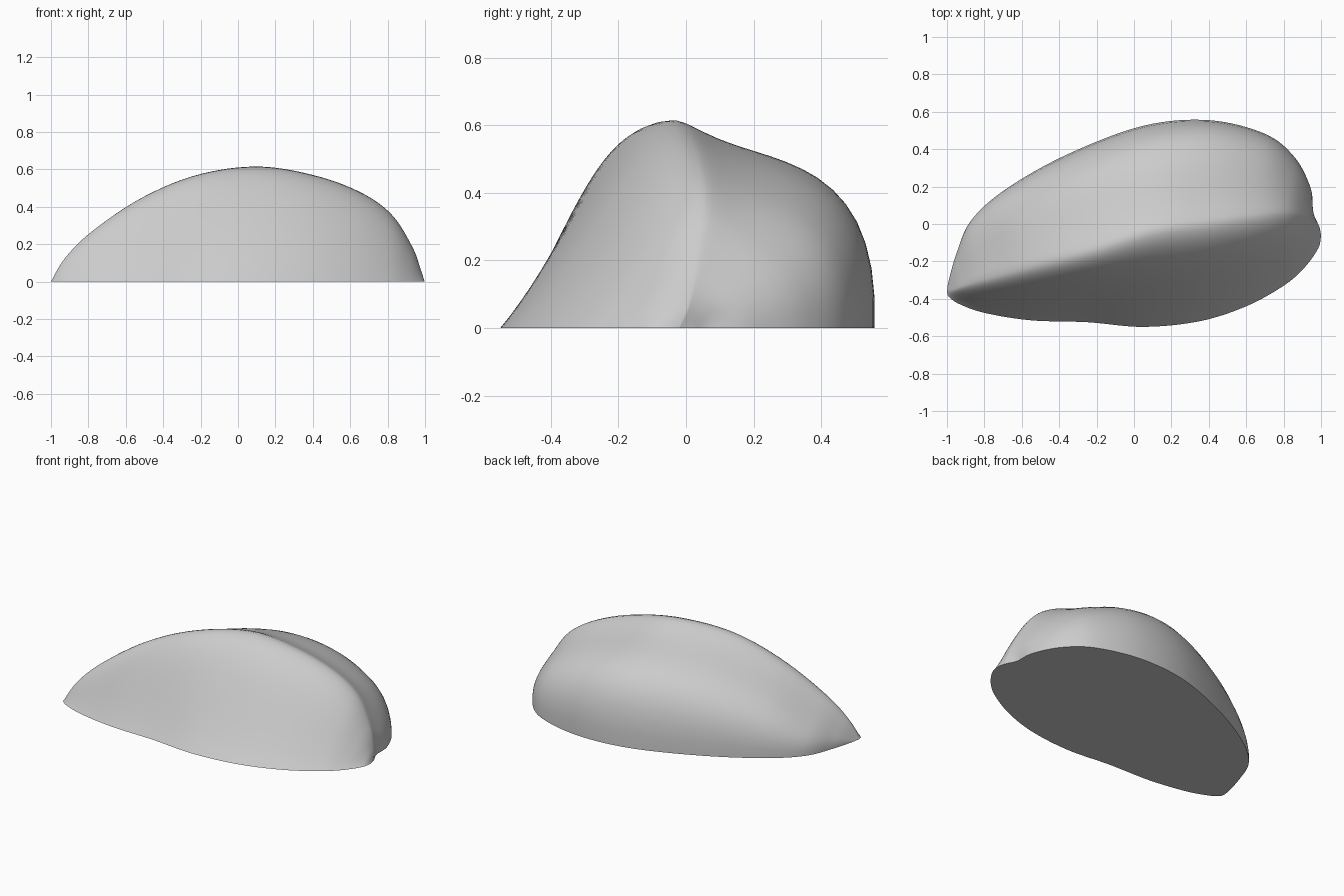
import bpy, bmesh
from mathutils import Vector

cube = bpy.data.objects.get("Cube")
if cube:
    bpy.data.objects.remove(cube)

# Stations from left tip to right end:
# front foot (x, y), crest (x, y, z), back foot (x, y), fullness of the back
STATIONS = [
    ((-.995, -.385), (-1, -.36, 0), (-.995, -.32), .7),
    ((-.94, -.425), (-.925, -.33, .125), (-.95, -.16), .7),
    ((-.8, -.475), (-.785, -.285, .265), (-.87, .02), .75),
    ((-.55, -.515), (-.52, -.21, .445), (-.68, .19), .85),
    ((-.25, -.525), (-.22, -.135, .57), (-.35, .375), .95),
    ((.05, -.55), (.1, -.035, .615), (.05, .525), 1),
    ((.35, -.52), (.4, .005, .57), (.4, .555), 1),
    ((.6, -.44), (.65, .035, .48), (.7, .482), .88),
    ((.8, -.33), (.82, .05, .36), (.86, .355), .72),
    ((.91, -.235), (.93, .03, .19), (.945, .19), .65),
    ((.985, -.13), (.975, .01, .07), (.955, .07), .65),
    ((1, -.06), (.993, -.02, 0), (.975, .02), .65),
]
STEPS, SIDE = 8, 18


def smooth_path(points):
    """Catmull-Rom curve through the points."""
    pts = [Vector(p).to_3d() for p in points]
    pts = [pts[0]] + pts + [pts[-1]]
    path = []
    for a, b, c, d in zip(pts, pts[1:], pts[2:], pts[3:]):
        for i in range(STEPS):
            t = i / STEPS
            path.append(b + (c - a) * t / 2 + (a * 2 - b * 5 + c * 4 - d) * t**2 / 2
                        + (b * 3 - a - c * 3 + d) * t**3 / 2)
    return path + [pts[-1]]


def bezier(*controls):
    """Bezier curve of any degree, by repeated interpolation."""
    curve = []
    for i in range(SIDE + 1):
        pts = controls
        while len(pts) > 1:
            pts = [p.lerp(q, i / SIDE) for p, q in zip(pts, pts[1:])]
        curve.append(pts[0])
    return curve


def section(front, crest, back, full):
    """Straight front slope, rounded crest, dip behind it, bulging back."""
    def behind(across, height):
        p = crest.lerp(back, across)
        p.z = crest.z * height
        return p

    over = front.lerp(crest, .66)
    over.z = crest.z
    slope = bezier(front, front.lerp(crest, .38), over, crest)
    rear = bezier(crest, behind(.15, .98), behind(.3, .73),
                  behind(.8, .95 * full), behind(1.03, .6 * full), back)
    return slope + rear[1:]


# Loft the sections and close the flat underside
bm = bmesh.new()
fronts, crests, backs, fulls = zip(*STATIONS)
paths = [smooth_path(column) for column in (fronts, crests, backs)]
fullness = [v.x for v in smooth_path([(f, 0) for f in fulls])]
for path in paths:
    for p in path:
        p.z = max(p.z, 0)
rows = [[bm.verts.new(p) for p in section(*s)] for s in zip(*paths, fullness)]
for r, s in zip(rows, rows[1:]):
    for i in range(len(r) - 1):
        bm.faces.new((r[i], s[i], s[i + 1], r[i + 1]))
rim = [r[0] for r in rows] + rows[-1][1:-1] + [r[-1] for r in reversed(rows)] + rows[0][-2:0:-1]
bm.faces.new(rim)
bmesh.ops.recalc_face_normals(bm, faces=bm.faces)
mesh = bpy.data.meshes.new("boulder")
bm.to_mesh(mesh)
bm.free()
boulder = bpy.data.objects.new("boulder", mesh)
bpy.context.collection.objects.link(boulder)

# Plain grey stone
stone = bpy.data.materials.new("grey_stone")
stone.use_nodes = True
color = (.6, .6, .6, 1)
stone.diffuse_color = color
stone.node_tree.nodes["Principled BSDF"].inputs["Base Color"].default_value = color
mesh.materials.append(stone)

bpy.ops.object.select_all(action='DESELECT')
boulder.select_set(True)
bpy.context.view_layer.objects.active = boulder
bpy.ops.object.shade_smooth_by_angle(angle=.9)
